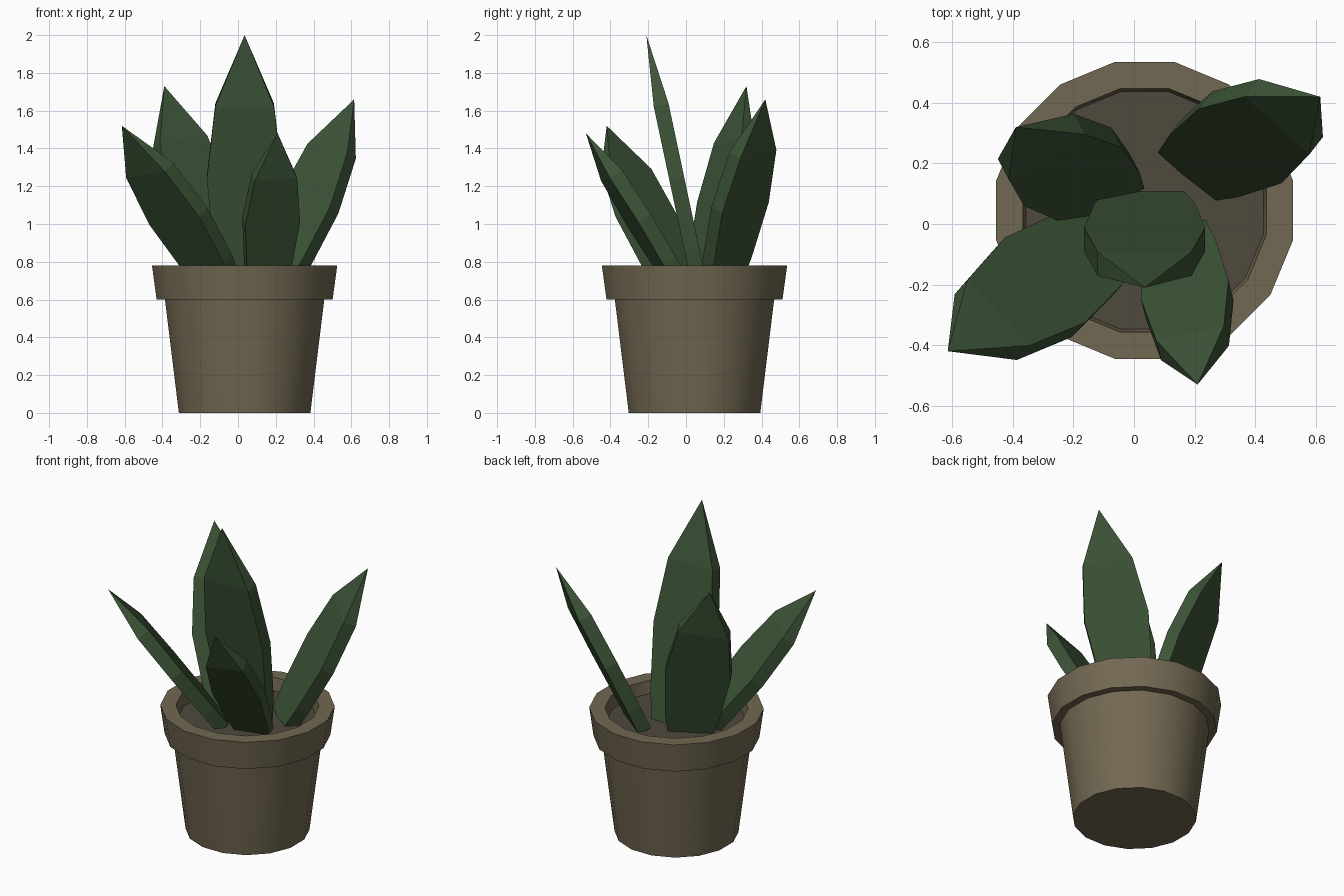
import bpy, math
from mathutils import Vector

if "Cube" in bpy.data.objects:
    bpy.data.objects.remove(bpy.data.objects["Cube"])

CX, CY, SIDES = 0.035, 0.045, 16
SOIL_Z = 0.70


def material(name, rgb):
    m = bpy.data.materials.new(name)
    m.diffuse_color = (*rgb, 1)
    m.use_nodes = True
    m.node_tree.nodes["Principled BSDF"].inputs["Base Color"].default_value = m.diffuse_color
    return m


def make(name, verts, faces, mat):
    me = bpy.data.meshes.new(name)
    me.from_pydata(verts, [], faces)
    me.update()
    ob = bpy.data.objects.new(name, me)
    bpy.context.collection.objects.link(ob)
    me.materials.append(mat)
    return ob


def ring(r, z):
    step = 2 * math.pi / SIDES
    return [(CX + r * math.cos((i + 0.5) * step), CY + r * math.sin((i + 0.5) * step), z)
            for i in range(SIDES)]


def loft(rings):
    """Quads joining successive rings of equal size."""
    n = len(rings[0])
    verts = [v for r in rings for v in r]
    faces = [(k * n + i, k * n + (i + 1) % n, (k + 1) * n + (i + 1) % n, (k + 1) * n + i)
             for k in range(len(rings) - 1) for i in range(n)]
    return verts, faces


clay = material("clay", (0.17, 0.14, 0.085))
earth = material("earth", (0.08, 0.067, 0.048))
green = material("leaf_green", (0.045, 0.088, 0.037))

# Pot: tapered wall, stepped rim and inner lip
profile = [(0.355, 0), (0.43, 0.60), (0.475, 0.60), (0.50, 0.78), (0.41, 0.78), (0.40, SOIL_Z)]
verts, faces = loft([ring(r, z) for r, z in profile])
faces.append(tuple(reversed(range(SIDES))))
pot = make("pot", verts, faces, clay)
bpy.context.view_layer.objects.active = pot
pot.select_set(True)
bpy.ops.object.shade_smooth_by_angle(angle=math.radians(30))

# Soil disc
make("soil", ring(0.40, SOIL_Z), [tuple(range(SIDES))], earth)

# Leaf outline: (fraction along length, half width)
OUTLINE = [(0, 0.13), (0.14, 0.165), (0.43, 0.20), (0.72, 0.155)]


def leaf(name, base, tip, azimuth, scale, thick=0.08):
    base, tip = Vector(base), Vector(tip)
    axis = (tip - base).normalized()
    a = math.radians(azimuth)
    side = Vector((math.cos(a), math.sin(a), 0))
    side = (side - axis * side.dot(axis)).normalized()
    out = side.cross(axis) * thick / 2
    rings = []
    for t, hw in OUTLINE:
        c, w = base.lerp(tip, t), side * hw * scale
        rings.append([c - w + out, c + w + out, c + w - out, c - w - out])
    verts, faces = loft(rings)
    end = len(verts)
    verts.append(tip)
    faces += [(end - 4 + i, end - 4 + (i + 1) % 4, end) for i in range(4)]
    faces.append((3, 2, 1, 0))
    make(name, verts, faces, green)


# Leaves: base, tip, direction of the blade's width, width scale
leaf("leaf_centre", (0.035, 0.07, 0.68), (0.035, -0.21, 2.0), 0, 1.0)
leaf("leaf_back_left", (-0.09, 0.09, 0.68), (-0.39, 0.32, 1.73), 28, 0.95)
leaf("leaf_back_right", (0.19, 0.185, 0.68), (0.615, 0.42, 1.66), -38, 0.93)
leaf("leaf_front_left", (-0.09, -0.05, 0.68), (-0.615, -0.42, 1.52), -42, 0.97)
leaf("leaf_front_right", (0.15, -0.04, 0.68), (0.21, -0.53, 1.48), 14, 0.74)
